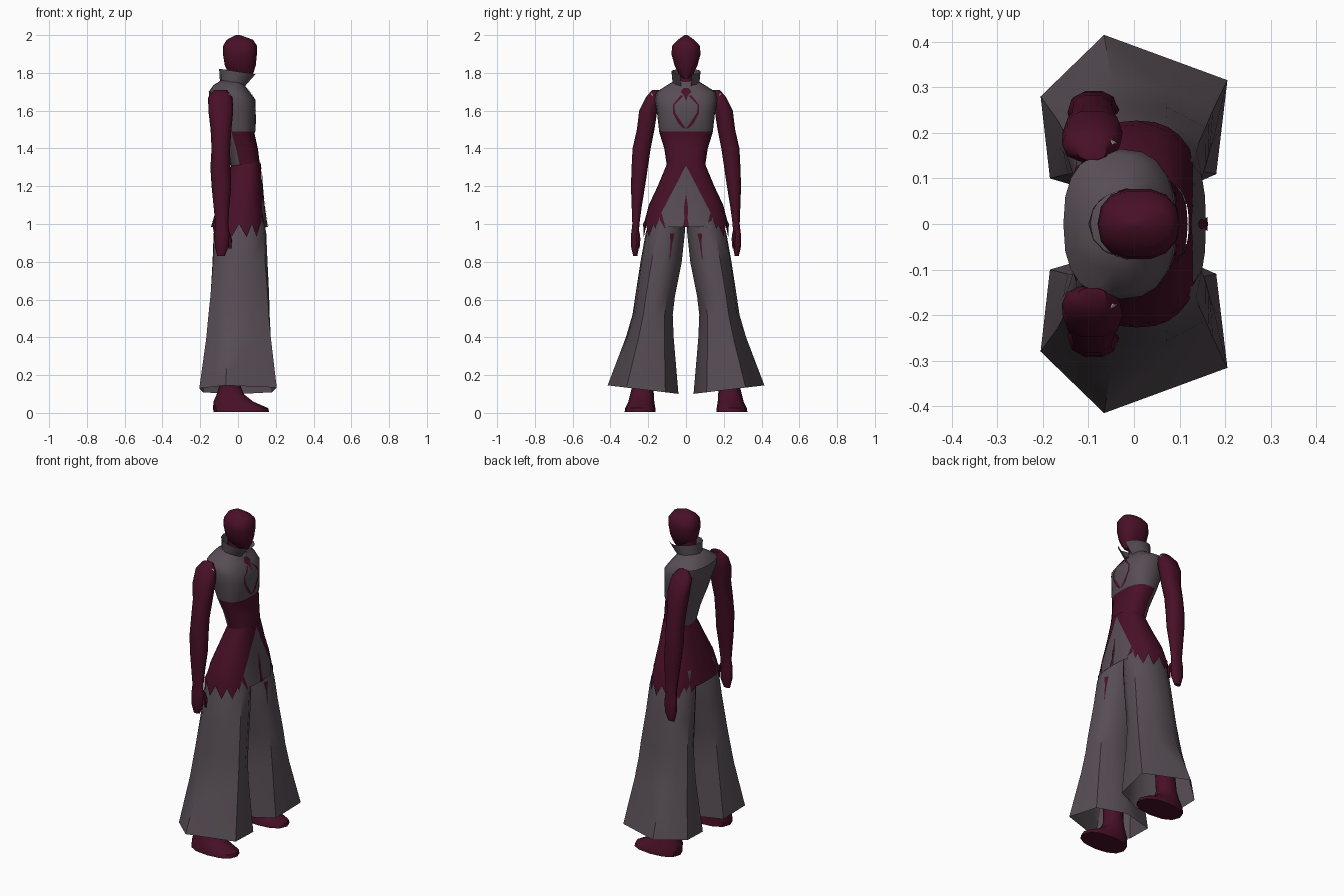
import bpy, bmesh, math
from mathutils import Vector
from mathutils.bvhtree import BVHTree

cube = bpy.data.objects.get("Cube")
if cube:
    bpy.data.objects.remove(cube, do_unlink=True)


def material(name, color):
    m = bpy.data.materials.new(name)
    m.use_nodes = True
    m.diffuse_color = (*color, 1)
    bsdf = next(n for n in m.node_tree.nodes if n.type == "BSDF_PRINCIPLED")
    bsdf.inputs["Base Color"].default_value = (*color, 1)
    bsdf.inputs["Roughness"].default_value = 0.8
    return m


GREY = material("warm grey cloth", (0.095, 0.075, 0.09))
MAROON = material("dark maroon", (0.065, 0.005, 0.02))
PALE = material("pale lining", (0.6, 0.5, 0.48))


def finish(name, bm, mats, angle=40, rule=None):
    bmesh.ops.recalc_face_normals(bm, faces=bm.faces)
    if rule:
        for f in bm.faces:
            f.material_index = rule(f)
    mesh = bpy.data.meshes.new(name)
    bm.to_mesh(mesh)
    bm.free()
    ob = bpy.data.objects.new(name, mesh)
    bpy.context.collection.objects.link(ob)
    for m in mats:
        mesh.materials.append(m)
    bpy.ops.object.select_all(action="DESELECT")
    ob.select_set(True)
    bpy.context.view_layer.objects.active = ob
    bpy.ops.object.shade_smooth_by_angle(angle=math.radians(angle))
    return ob


def oval(z, x0, x1, y0, y1, n=12, power=0.85):
    """Rounded cross-section filling the given x and y ranges."""
    pts = []
    for i in range(n):
        a = math.tau * i / n
        c, s = math.cos(a), math.sin(a)
        u = math.copysign(abs(c) ** power, c)
        v = math.copysign(abs(s) ** power, s)
        pts.append(Vector(((x0 + x1) / 2 + u * (x1 - x0) / 2,
                           (y0 + y1) / 2 + v * (y1 - y0) / 2, z)))
    return pts


def loft(name, rings, mats, side=1, caps=True, closed=True, **kw):
    bm = bmesh.new()
    rows = [[bm.verts.new((p.x, p.y * side, p.z)) for p in r] for r in rings]
    n = len(rows[0])
    for a, b in zip(rows, rows[1:]):
        for i in range(n if closed else n - 1):
            j = (i + 1) % n
            bm.faces.new((a[i], a[j], b[j], b[i]))
    if caps:
        bm.faces.new(rows[0])
        bm.faces.new(rows[-1])
    return finish(name, bm, mats, **kw)


def plate(name, rows, targets, mat, lift=0.004, cols=8, steps=8):
    """Thin painted panel: rows of (z, y0, y1) projected onto the front of parts."""
    verts, polys = [], []
    for ob in targets:
        base = len(verts)
        verts += [v.co.copy() for v in ob.data.vertices]
        polys += [[base + i for i in p.vertices] for p in ob.data.polygons]
    tree = BVHTree.FromPolygons(verts, polys)
    lines = []
    for a, b in zip(rows, rows[1:]):
        for k in range(steps + 1):
            t = k / steps
            lines.append([p + (q - p) * t for p, q in zip(a, b)])
    bm = bmesh.new()
    grid = []
    for z, y0, y1 in lines:
        line = []
        for c in range(cols + 1):
            y = y0 + (y1 - y0) * c / cols
            hit = tree.ray_cast(Vector((2, y, z)), Vector((-1, 0, 0)))[0]
            line.append(bm.verts.new((hit.x + lift, y, z)) if hit else None)
        grid.append(line)
    for a, b in zip(grid, grid[1:]):
        for i in range(cols):
            quad = (a[i], a[i + 1], b[i + 1], b[i])
            if all(quad):
                bm.faces.new(quad)
    bmesh.ops.remove_doubles(bm, verts=bm.verts, dist=0.0001)
    ob = finish(name, bm, [mat])
    if sum(p.normal.x for p in ob.data.polygons) < 0:
        ob.data.flip_normals()
    return ob


# Torso: grey chest and back, maroon midriff
torso_rows = [(1.30, -.035, .118, .1), (1.4, -.06, .105, .115), (1.48, -.085, .087, .14),
              (1.49, -.09, .092, .142), (1.6, -.13, .094, .155), (1.66, -.15, .09, .165),
              (1.7, -.155, .06, .155), (1.735, -.13, .035, .1), (1.76, -.09, .02, .06)]
torso = loft("torso", [oval(z, a, b, -w, w, 20, .8) for z, a, b, w in torso_rows],
             [GREY, MAROON],
             rule=lambda f: int(f.calc_center_median().z < 1.485 and f.normal.x > -.45))

# Hip wrap with a ragged lower edge
hip_rows = [(1.325, -.03, .12, .098), (1.2, -.075, .128, .15), (1.1, -.11, .137, .197),
            (1.02, -.132, .148, .218), (.96, -.143, .154, .227)]
hip_rings = [oval(z, a, b, -w, w, 32, .8) for z, a, b, w in hip_rows]
for i, p in enumerate(hip_rings[-1]):
    p.z = .985 if abs(p.y) < .12 else .965 + .035 * (-1) ** i
hips = loft("hip_wrap", hip_rings, [MAROON], caps=False)

# Head and neck
head_rows = [(1.77, .01, .07, .015), (1.8, -.05, .082, .042), (1.84, -.07, .094, .062),
             (1.9, -.08, .1, .079), (1.945, -.078, .1, .074), (1.975, -.06, .08, .045),
             (2, -.012, .012, .008)]
loft("head", [oval(z, a, b, -w, w, 14) for z, a, b, w in head_rows], [MAROON])
loft("neck", [oval(z, -.06, .025, -.042, .042) for z in (1.7, 1.86)], [MAROON])

# Flared collar, open at the throat
low, high = [], []
for k in range(13):
    a = math.radians(22 + 316 * k / 12)
    c, s = math.cos(a), math.sin(a)
    low.append(Vector((-.035 + .06 * c, .07 * s, 1.725 - .015 * c)))
    high.append(Vector((0 + .1 * c, .079 * s, 1.807 - .015 * c)))
loft("collar", [low, high], [GREY], caps=False, closed=False)

# Trouser outline at the hem, in unit form
HEM = [Vector(p) for p in ((-1, .28), (-.32, 1), (1, .47), (.88, -.63), (.1, -1), (-.9, -.68))]
OUTLINE = [q for a, b in zip(HEM, HEM[1:] + HEM[:1]) for q in (a, (a + b) / 2)]
leg_rows = [(.12, -.205, .205, .04, .415), (.4, -.17, .18, .065, .32),
            (.52, -.16, .172, .07, .286), (.62, -.15, .168, .058, .272),
            (.8, -.138, .157, .022, .246), (.95, -.132, .15, .006, .219),
            (1.08, -.11, .13, .004, .18)]


def leg_ring(z, x0, x1, y0, y1):
    hem = max(0, 1 - (z - .12) / .7)
    pts = []
    for p in OUTLINE:
        q = p.normalized().lerp(p, hem)
        y = (y0 + y1) / 2 + q.y * (y1 - y0) / 2
        pts.append(Vector(((x0 + x1) / 2 + q.x * (x1 - x0) / 2, y,
                           z + hem ** 4 * (y - .2) * .12)))
    return pts


arm_rows = [(1.71, -.125, -.06, .14, .18), (1.67, -.158, -.03, .135, .215),
            (1.6, -.157, -.025, .15, .25), (1.5, -.145, -.035, .165, .262),
            (1.4, -.14, -.042, .185, .285), (1.3, -.146, -.04, .2, .29),
            (1.2, -.14, -.036, .215, .293), (1.1, -.13, -.045, .232, .289),
            (1.0, -.12, -.052, .246, .285), (.95, -.125, -.045, .248, .291),
            (.88, -.122, -.05, .247, .292), (.83, -.11, -.07, .258, .28)]
thumb_rows = [(.96, -.07, -.045, .245, .265), (.92, -.055, -.032, .24, .262),
              (.87, -.05, -.035, .245, .26)]
foot_rows = [(0.004, -.13, .165, .16, .325), (.025, -.132, .16, .162, .322),
             (.06, -.13, .08, .168, .305), (.1, -.112, .03, .17, .295),
             (.14, -.1, .015, .175, .285), (.3, -.09, .02, .175, .27)]

legs = []
for word, s in (("left", 1), ("right", -1)):
    legs.append(loft(word + "_trouser_leg", [leg_ring(*r) for r in leg_rows], [GREY],
                     side=s, caps=False))
    loft(word + "_arm", [oval(*r, n=10) for r in arm_rows], [MAROON], side=s, angle=50)
    loft(word + "_thumb", [oval(*r, n=6) for r in thumb_rows], [MAROON], side=s)
    loft(word + "_foot", [oval(*r) for r in foot_rows], [MAROON], side=s)
    # Small pale tear on the shoulder
    loft(word + "_shoulder_tear",
         [oval(1.665, -.06, -.03, .165, .19, 5), oval(1.69, -.065, -.045, .17, .185, 5)],
         [PALE], side=s)

# Front panel between the hip wrap edges, with the fly seam
plate("front_panel", [(1.31, 0, 0), (1.06, -.13, .13), (.985, -.11, .11)],
      [hips] + legs, GREY, steps=14, cols=14)
plate("fly_seam", [(1.16, 0, 0), (1.08, -.012, .012), (1.03, -.008, .008), (.985, -.016, .016)],
      [hips], MAROON, lift=.008, cols=2)

# Chest piping and thigh stripes on both sides
for word, s in (("left", 1), ("right", -1)):
    plate(word + "_chest_piping",
          [(1.68, .012 * s, .03 * s), (1.63, .062 * s, .07 * s), (1.59, .058 * s, .07 * s),
           (1.53, .018 * s, .04 * s), (1.505, 0, .012 * s)], [torso], MAROON, cols=2)
    plate(word + "_thigh_stripe", [(.95, .06 * s, .085 * s), (.9, .072 * s, .082 * s),
                                   (.81, .085 * s, .088 * s)], legs, MAROON, cols=2)
plate("throat_mark", [(1.72, -.012, .012), (1.7, -.03, .03), (1.68, -.01, .01), (1.65, 0, 0)],
      [torso], MAROON, cols=2)
